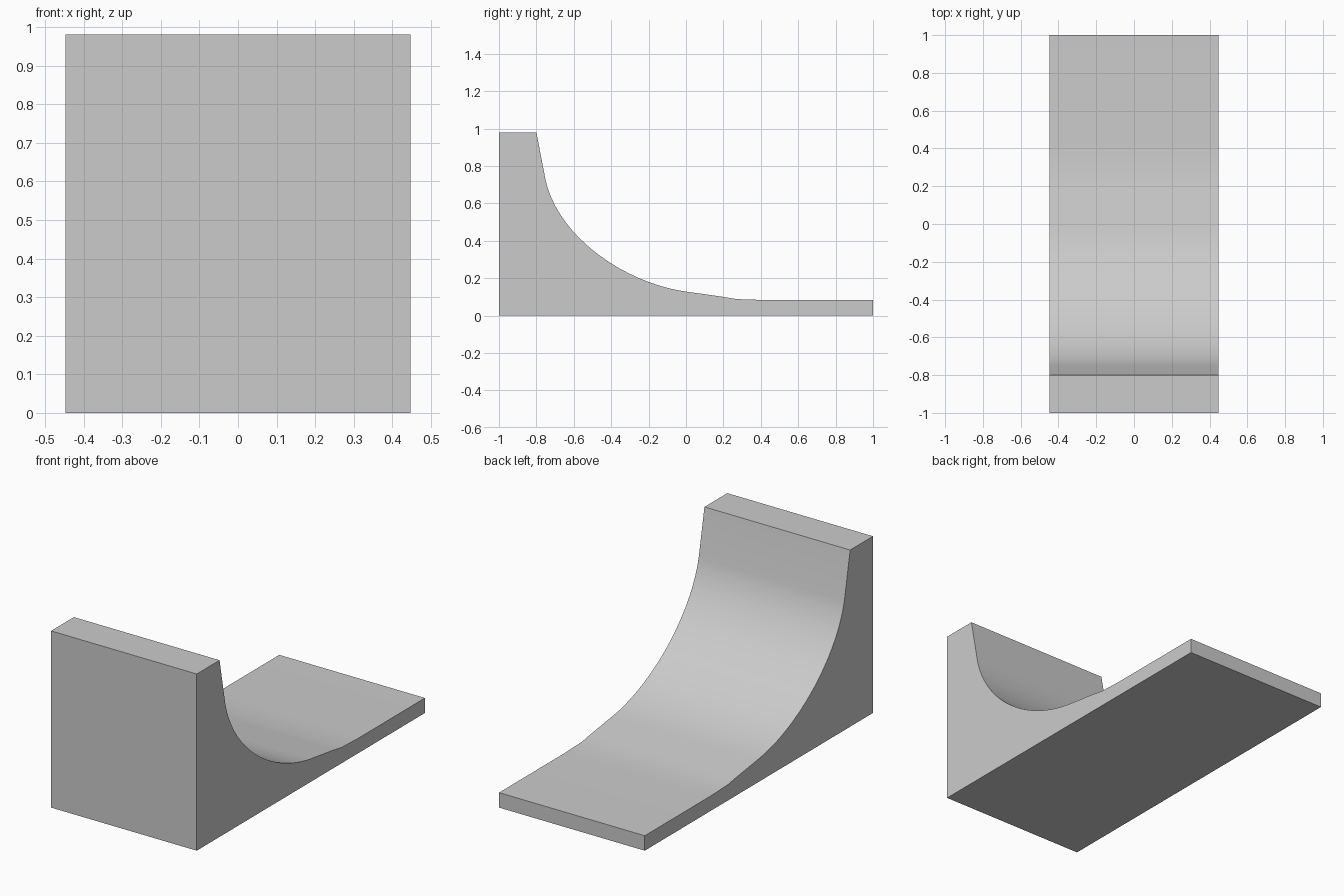
import bpy, bmesh
from mathutils import Vector
from mathutils.geometry import interpolate_bezier

if "Cube" in bpy.data.objects:
    bpy.data.objects.remove(bpy.data.objects["Cube"])

HALF_WIDTH = 0.447

# Side profile (y, z): block, curved transition, thin run-out
curve = interpolate_bezier(Vector((-0.75, 0.72, 0)), Vector((-0.68, 0.42, 0)),
                           Vector((-0.33, 0.175, 0)), Vector((0.0, 0.128, 0)), 20)
profile = [(-1, 0), (-1, 0.98), (-0.8, 0.98)]
profile += [(p.x, p.y) for p in curve]
profile += [(0.2, 0.1), (0.27, 0.088), (0.42, 0.083), (1, 0.083), (1, 0)]

# Extrude the profile across the width
bm = bmesh.new()
side = bm.faces.new([bm.verts.new((-HALF_WIDTH, y, z)) for y, z in profile])
ext = bmesh.ops.extrude_face_region(bm, geom=[side], use_keep_orig=True)
moved = [g for g in ext["geom"] if isinstance(g, bmesh.types.BMVert)]
bmesh.ops.translate(bm, verts=moved, vec=(2 * HALF_WIDTH, 0, 0))
bmesh.ops.recalc_face_normals(bm, faces=bm.faces[:])

mesh = bpy.data.meshes.new("quarter_pipe_ramp")
bm.to_mesh(mesh)
bm.free()
ramp = bpy.data.objects.new("quarter_pipe_ramp", mesh)
bpy.context.collection.objects.link(ramp)

# Smooth riding surface with sharp outer edges
bpy.context.view_layer.objects.active = ramp
ramp.select_set(True)
bpy.ops.object.shade_smooth_by_angle()
